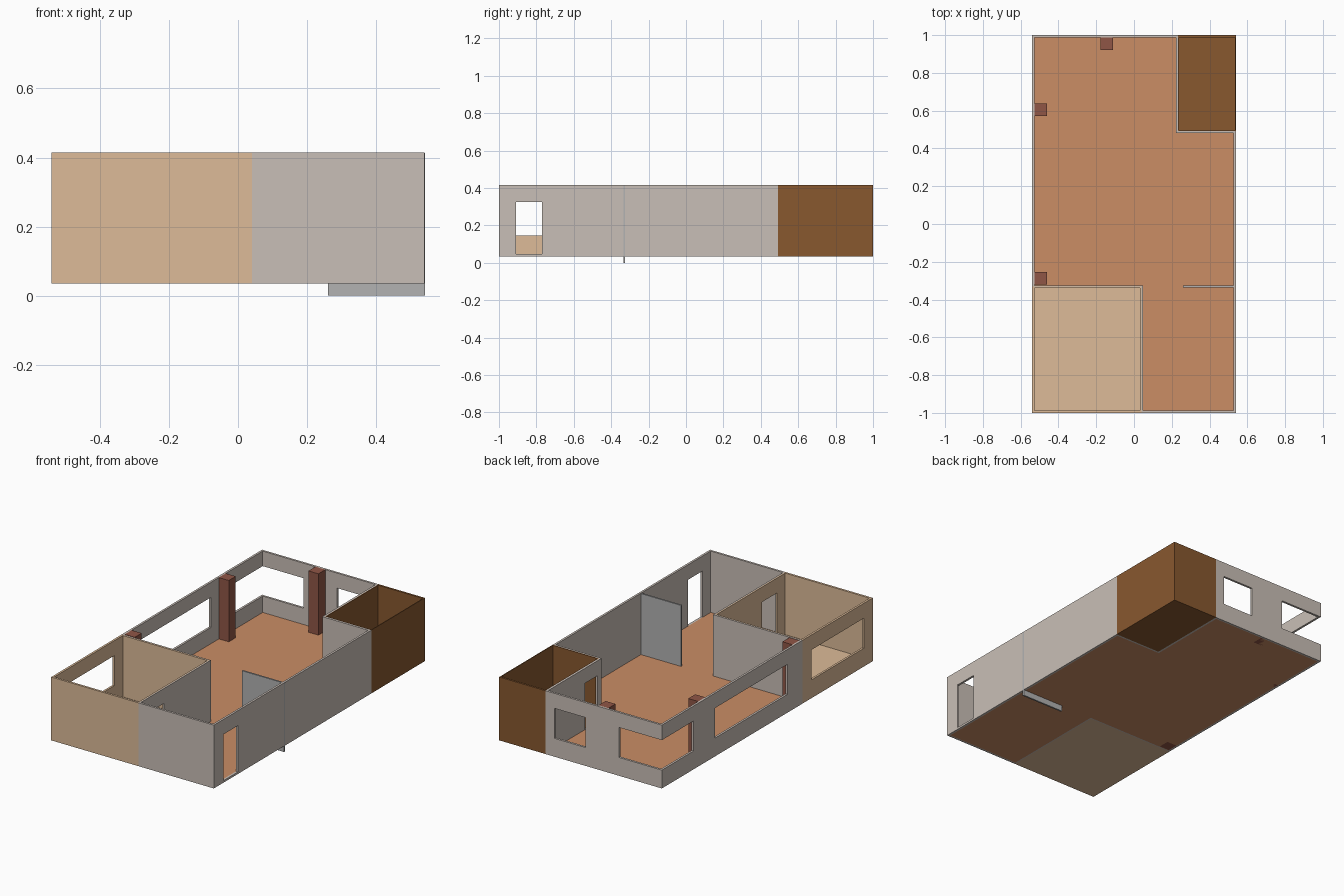
import bpy, bmesh

if "Cube" in bpy.data.objects:
    bpy.data.objects.remove(bpy.data.objects["Cube"])

Z0, Z1, FLOOR = 0.035, 0.415, 0.047
SILL, HEAD = 0.145, 0.325


def material(name, hexcode):
    m = bpy.data.materials.new(name)
    rgb = [int(hexcode[i:i + 2], 16) / 255 for i in (0, 2, 4)]
    m.diffuse_color = [c / 12.92 if c < 0.04 else ((c + 0.055) / 1.055) ** 2.4 for c in rgb] + [1]
    m.use_nodes = True
    m.node_tree.nodes["Principled BSDF"].inputs["Base Color"].default_value = m.diffuse_color
    return m


PLASTER = material("plaster", "C9BFB7")
TAN = material("tan", "DDBB98")
BROWN = material("brown", "88582F")
TERRACOTTA = material("terracotta", "CB8D65")
RED = material("column_red", "905646")
PANEL = material("panel_grey", "B2B2B2")


def rect(x0, y0, x1, y1):
    return [(x0, y0), (x1, y0), (x1, y1), (x0, y1)]


def prism(name, outline, z0, z1, mat=None):
    """Extrude a plan outline between two heights."""
    bm = bmesh.new()
    face = bm.faces.new([bm.verts.new((x, y, z0)) for x, y in outline])
    ext = bmesh.ops.extrude_face_region(bm, geom=[face])["geom"]
    bmesh.ops.translate(bm, vec=(0, 0, z1 - z0),
                        verts=[v for v in ext if isinstance(v, bmesh.types.BMVert)])
    bmesh.ops.recalc_face_normals(bm, faces=bm.faces)
    me = bpy.data.meshes.new(name)
    bm.to_mesh(me)
    bm.free()
    ob = bpy.data.objects.new(name, me)
    bpy.context.collection.objects.link(ob)
    if mat:
        me.materials.append(mat)
    return ob


def room(name, outer, inner, mat, floor_mat, openings):
    """Wall shell with cut openings, plus its floor slab."""
    walls = prism(name + "_walls", outer, Z0, Z1, mat)
    cuts = [prism("cutter", inner, -0.1, 0.6)]
    cuts += [prism("cutter", rect(*o[:4]), o[4], HEAD) for o in openings]
    for c in cuts:
        c.hide_render = True
        mod = walls.modifiers.new("cut", "BOOLEAN")
        mod.operation, mod.solver, mod.object = "DIFFERENCE", "EXACT", c
    dg = bpy.context.evaluated_depsgraph_get()
    me = bpy.data.meshes.new_from_object(walls.evaluated_get(dg))
    walls.modifiers.clear()
    walls.data = me
    me.materials.clear()
    me.materials.append(mat)
    for c in cuts:
        bpy.data.objects.remove(c)
    prism(name + "_floor", inner, Z0, FLOOR, floor_mat)


# Openings shared by neighbouring rooms
inner_door = (0.0, -0.91, 0.08, -0.77, FLOOR)
store_door = (0.19, 0.52, 0.27, 0.64, FLOOR)

# Main hall: stepped plan with a corner window
room("hall",
     [(0.04, -1), (0.54, -1), (0.54, 0.493), (0.234, 0.493), (0.234, 1),
      (-0.54, 1), (-0.54, -0.332), (0.04, -0.332)],
     [(0.047, -0.987), (0.527, -0.987), (0.527, 0.482), (0.222, 0.482), (0.222, 0.987),
      (-0.527, 0.987), (-0.527, -0.325), (0.047, -0.325)],
     PLASTER, TERRACOTTA,
     [inner_door, store_door,
      (0.5, -0.91, 0.6, -0.77, FLOOR),      # entrance door
      (-0.6, -0.19, -0.5, 0.495, SILL),     # side window
      (-0.033, 0.95, 0.173, 1.05, SILL),    # back window
      (-0.6, 0.70, -0.255, 1.05, SILL)])    # corner window

# Front left room
room("side_room", rect(-0.54, -1, 0.04, -0.332), rect(-0.527, -0.987, 0.033, -0.339),
     TAN, TAN, [inner_door, (-0.6, -0.915, -0.5, -0.42, SILL)])

# Back right store room with thin walls
room("store_room", rect(0.234, 0.493, 0.54, 1), rect(0.238, 0.498, 0.535, 0.988),
     BROWN, BROWN, [store_door])

# Columns along the hall walls
for i, (x, y) in enumerate([(-0.494, 0.604), (-0.144, 0.954), (-0.494, -0.288)]):
    prism(f"column_{i + 1}", rect(x - 0.033, y - 0.033, x + 0.033, y + 0.033), Z0, Z1, RED)

# Entrance screen panel reaching below the floor
prism("screen_panel", rect(0.26, -0.335, 0.541, -0.325), 0, 0.413, PANEL)
